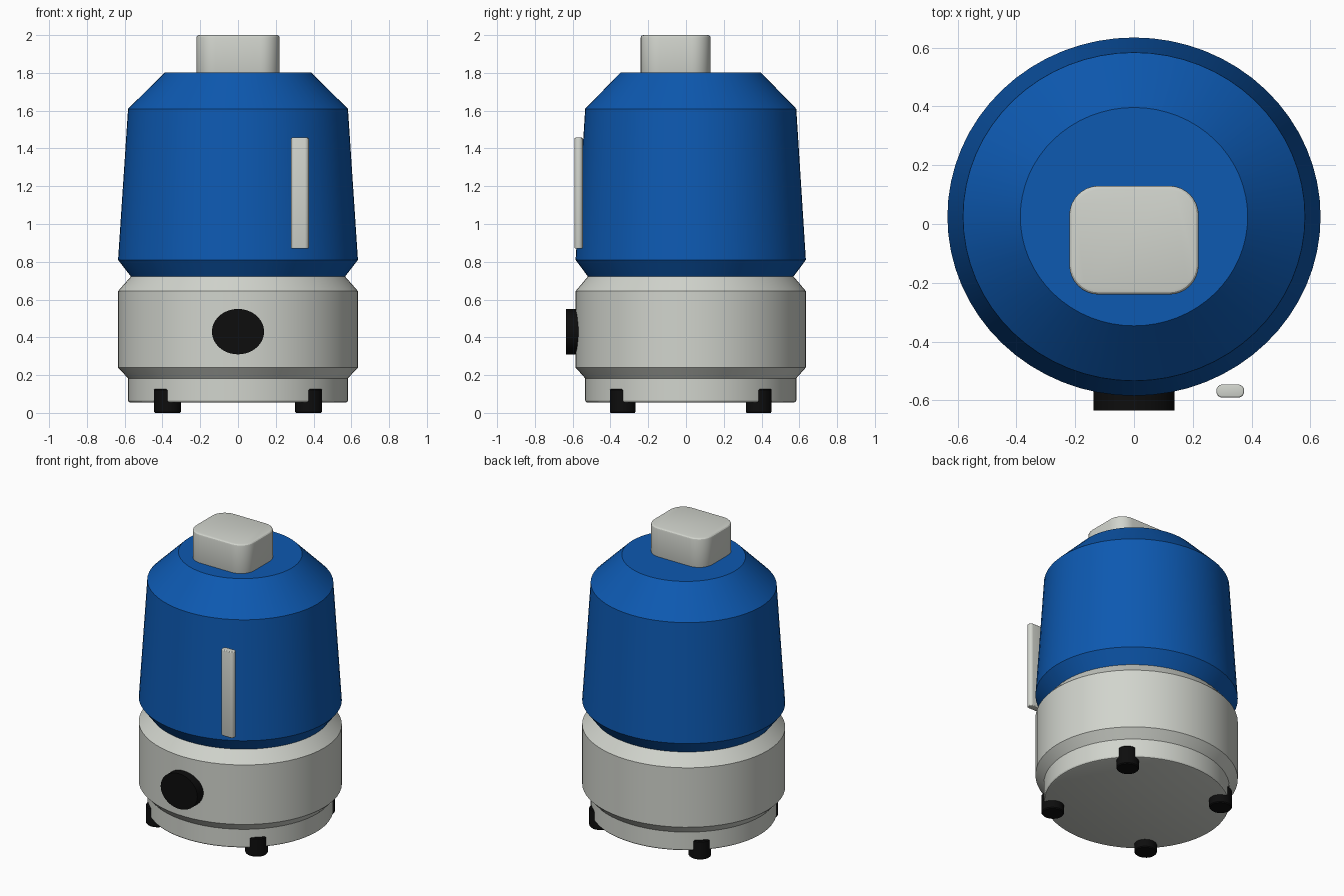
import bpy, bmesh, math
from mathutils import Matrix, Vector

if "Cube" in bpy.data.objects:
    bpy.data.objects.remove(bpy.data.objects["Cube"], do_unlink=True)

DEPTH = 0.96       # body is slightly narrower front to back
AXIS_Y = 0.025     # body axis position


def material(name, rgb):
    m = bpy.data.materials.new(name)
    m.use_nodes = True
    m.diffuse_color = (*rgb, 1)
    bsdf = next(n for n in m.node_tree.nodes if n.type == 'BSDF_PRINCIPLED')
    bsdf.inputs["Base Color"].default_value = (*rgb, 1)
    bsdf.inputs["Roughness"].default_value = 0.6
    return m


BLUE = material("deep blue", (0.004, 0.1, 0.44))
GREY = material("warm light grey", (0.64, 0.66, 0.61))
BLACK = material("black rubber", (0.004, 0.004, 0.004))


def finish(name, bm, mat):
    bmesh.ops.recalc_face_normals(bm, faces=bm.faces)
    mesh = bpy.data.meshes.new(name)
    bm.to_mesh(mesh)
    bm.free()
    mesh.materials.append(mat)
    obj = bpy.data.objects.new(name, mesh)
    bpy.context.collection.objects.link(obj)
    bpy.ops.object.select_all(action='DESELECT')
    obj.select_set(True)
    bpy.context.view_layer.objects.active = obj
    bpy.ops.object.shade_smooth_by_angle(angle=math.radians(25))
    return obj


def lathe(name, profile, mat, matrix, segments=64):
    """Closed solid of revolution from (radius, height) pairs."""
    bm = bmesh.new()
    rings = []
    for r, z in profile:
        rings.append([bm.verts.new((r * math.cos(a), r * math.sin(a), z))
                      for a in (2 * math.pi * i / segments for i in range(segments))])
    for low, high in zip(rings, rings[1:]):
        for i in range(segments):
            j = (i + 1) % segments
            bm.faces.new((low[i], low[j], high[j], high[i]))
    bm.faces.new(rings[0][::-1])
    bm.faces.new(rings[-1])
    bm.transform(matrix)
    return finish(name, bm, mat)


def rounded_block(name, low, high, corner, edge, mat):
    """Box with rounded upright corners and softened ends."""
    low, high = Vector(low), Vector(high)
    bm = bmesh.new()
    bmesh.ops.create_cube(bm, size=1)
    bm.transform(Matrix.Translation((low + high) / 2) @ Matrix.Diagonal((*(high - low), 1)))
    upright = [e for e in bm.edges if abs(e.verts[0].co.z - e.verts[1].co.z) > 0.01]
    bmesh.ops.bevel(bm, geom=upright, offset=corner, segments=8, profile=0.5, affect='EDGES')
    rims = [e for e in bm.edges if abs(e.verts[0].co.z - e.verts[1].co.z) < 0.001]
    bmesh.ops.bevel(bm, geom=rims, offset=edge, segments=3, profile=0.5, affect='EDGES')
    return finish(name, bm, mat)


def upright(x, y):
    return Matrix.Translation((x, y, 0)) @ Matrix.Diagonal((1, DEPTH, 1, 1))


# Grey base with recessed plinth and chamfered shoulder
lathe("base", [(0.57, 0.055), (0.578, 0.058), (0.582, 0.066), (0.582, 0.183),
               (0.635, 0.24), (0.635, 0.645), (0.567, 0.722)], GREY, upright(0, AXIS_Y))

# Blue tapered housing
lathe("housing", [(0.567, 0.722), (0.635, 0.81), (0.582, 1.61), (0.387, 1.802)],
      BLUE, upright(0, AXIS_Y))

# Top button and raised side bar
rounded_block("top_button", (-0.22, -0.24, 1.79), (0.22, 0.13, 2.0), 0.1, 0.014, GREY)
rounded_block("indicator_bar", (0.28, -0.591, 0.87), (0.375, -0.546, 1.457), 0.0215, 0.007, GREY)

# Front dial, turned to face -y
lathe("front_dial", [(0.138, 0), (0.138, 0.085)], BLACK,
      Matrix.Translation((0, -0.55, 0.43)) @ Matrix.Diagonal((1, 1, 0.87, 1))
      @ Matrix.Rotation(math.pi / 2, 4, 'X'), 48)

# Four feet set into the plinth rim
for end, sy in (("front", -1), ("back", 1)):
    for side, sx in (("right", -1), ("left", 1)):
        lathe(f"{end}_{side}_foot", [(0.066, 0), (0.071, 0.006), (0.071, 0.121), (0.066, 0.127)],
              BLACK, upright(sx * 0.374, AXIS_Y + sy * 0.36), 32)
